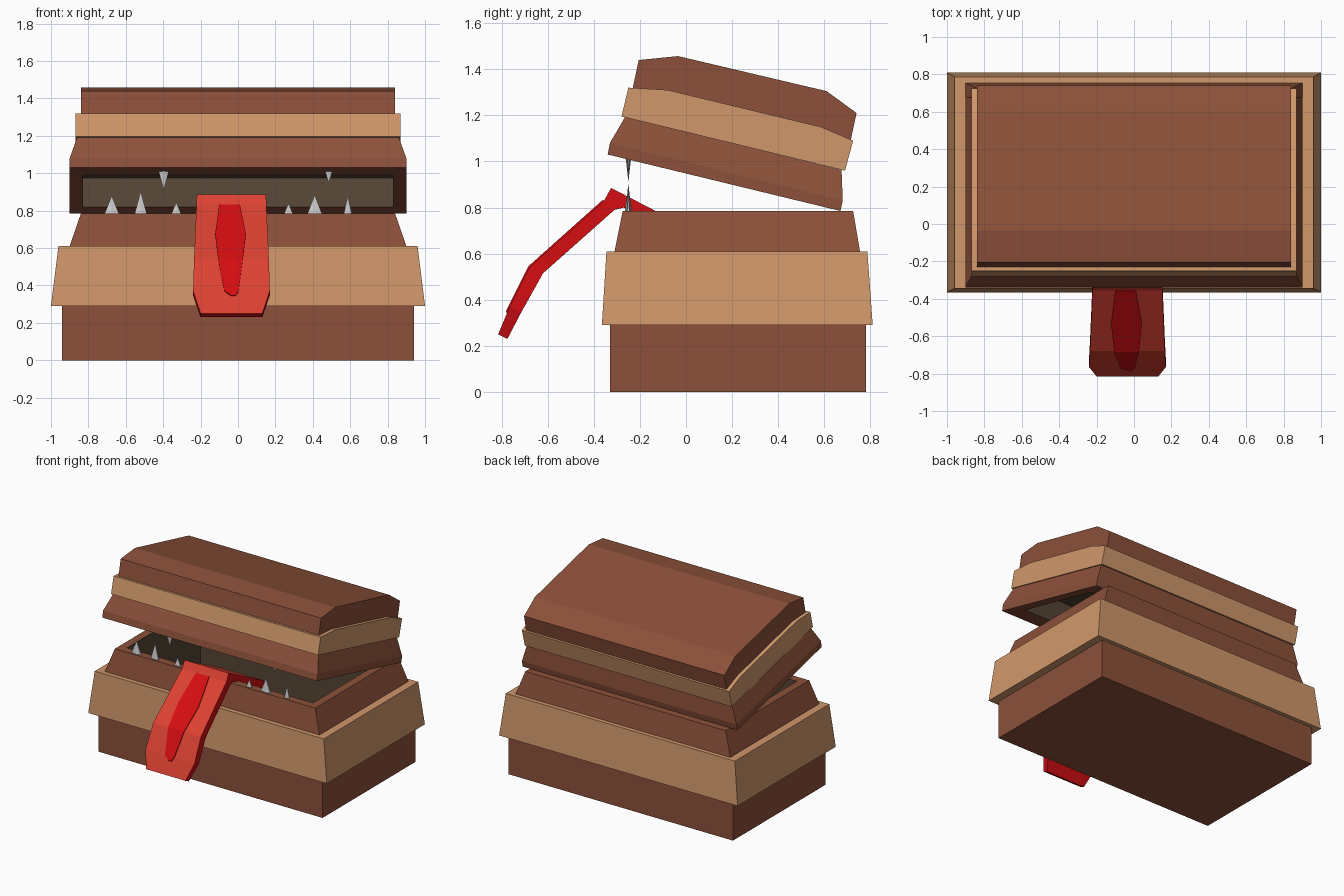
import bpy, bmesh
from mathutils import Vector

if "Cube" in bpy.data.objects:
    bpy.data.objects.remove(bpy.data.objects["Cube"])


def mat(name, r, g, b):
    m = bpy.data.materials.new(name)
    m.diffuse_color = (r, g, b, 1)
    m.use_nodes = True
    m.node_tree.nodes["Principled BSDF"].inputs["Base Color"].default_value = m.diffuse_color
    return m


WOOD = mat("wood", 0.262, 0.081, 0.042)
TRIM = mat("trim", 0.63, 0.31, 0.145)
INSIDE = mat("inside", 0.09, 0.06, 0.035)
FLESH = mat("flesh", 0.72, 0.053, 0.032)
RED = mat("red", 0.66, 0.004, 0.006)


def finish(name, bm, mats):
    bmesh.ops.recalc_face_normals(bm, faces=bm.faces)
    me = bpy.data.meshes.new(name)
    bm.to_mesh(me)
    bm.free()
    for m in mats:
        me.materials.append(m)
    ob = bpy.data.objects.new(name, me)
    bpy.context.collection.objects.link(ob)
    return ob


def loft(name, rings, mats, slots=None, closed=False, caps=(0, 0)):
    """Skin four-cornered rings; slots gives the material of each segment."""
    bm = bmesh.new()
    vs = [[bm.verts.new(p) for p in r] for r in rings]
    n = len(vs)
    for i in range(n if closed else n - 1):
        a, b = vs[i], vs[(i + 1) % n]
        for k in range(4):
            f = bm.faces.new((a[k], a[(k + 1) % 4], b[(k + 1) % 4], b[k]))
            f.material_index = slots(i, k) if slots else 0
    if not closed:
        for r, s in zip((vs[0], vs[-1]), caps):
            bm.faces.new(r).material_index = s
    return finish(name, bm, mats)


def ring(hx, front, back):
    """Rectangle across x through a front (y, z) and a back (y, z)."""
    return [(-hx, *front), (hx, *front), (hx, *back), (-hx, *back)]


def flat(hx, y0, y1, z):
    return ring(hx, (y0, z), (y1, z))


def prism(name, profile, hx, m):
    bm = bmesh.new()
    f = bm.faces.new([bm.verts.new((-hx, y, z)) for y, z in profile])
    g = bmesh.ops.extrude_face_region(bm, geom=[f])["geom"]
    bmesh.ops.translate(bm, vec=(2 * hx, 0, 0),
                        verts=[v for v in g if isinstance(v, bmesh.types.BMVert)])
    return finish(name, bm, [m])


# hollow chest body
loft("chest_body", [
    flat(0.94, -0.33, 0.78, 0), flat(0.94, -0.33, 0.78, 0.3),
    flat(0.90, -0.31, 0.755, 0.61), flat(0.84, -0.275, 0.725, 0.785),
    flat(0.78, -0.215, 0.665, 0.785), flat(0.78, -0.215, 0.665, 0.1),
], [WOOD, INSIDE], lambda i, k: int(i == 4), caps=(0, 1))

# flared band around the body
loft("body_band", [
    flat(1.0, -0.365, 0.81, 0.29), flat(0.96, -0.345, 0.787, 0.61),
    flat(0.89, -0.30, 0.745, 0.61), flat(0.93, -0.32, 0.77, 0.29),
], [TRIM], closed=True)

# lower lid with a recess in its underside
up = Vector((0.236, 0.972)) * 0.16
o_front, o_back = Vector((-0.175, 0.99)), Vector((0.53, 0.82))
loft("lid_rim", [
    ring(0.83, o_front + up, o_back + up), ring(0.83, o_front, o_back),
    ring(0.90, (-0.34, 1.03), (0.67, 0.785)),
    ring(0.90, (-0.33, 1.08), (0.68, 0.83)),
    ring(0.86, (-0.265, 1.192), (0.675, 0.963)),
], [WOOD, INSIDE], lambda i, k: int(i == 0), caps=(1, 0))

# lid band and domed lid top
prism("lid_band", [(-0.28, 1.195), (-0.25, 1.32), (-0.08, 1.31), (0.585, 1.15),
                   (0.725, 1.09), (0.69, 0.96)], 0.868, TRIM)
prism("lid_top", [(-0.235, 1.30), (-0.205, 1.44), (-0.035, 1.457), (0.61, 1.305),
                  (0.74, 1.21), (0.71, 1.07)], 0.84, WOOD)


# tongue: rows of (centre x, half width, top (y, z), bottom (y, z))
def slab(name, rows, mats):
    rings = [[(c - h, *t), (c + h, *t), (c + h, *b), (c - h, *b)] for c, h, t, b in rows]
    return loft(name, rings, mats, lambda i, k: int(k != 0), caps=(len(mats) - 1,) * 2)


slab("tongue", [
    (-0.035, 0.185, (0.10, 0.665), (0.10, 0.60)),
    (-0.035, 0.185, (-0.325, 0.885), (-0.27, 0.80)),
    (-0.035, 0.187, (-0.355, 0.83), (-0.31, 0.79)),
    (-0.035, 0.200, (-0.68, 0.54), (-0.62, 0.515)),
    (-0.035, 0.205, (-0.765, 0.37), (-0.715, 0.345)),
    (-0.035, 0.165, (-0.815, 0.25), (-0.775, 0.23)),
], [FLESH, RED])

# darker stripe lying on the tongue
stripe = [(-0.045, 0.055, -0.355, 0.83), (-0.04, 0.082, -0.53, 0.674),
          (-0.04, 0.066, -0.68, 0.54), (-0.035, 0.038, -0.765, 0.37),
          (-0.025, 0.012, -0.777, 0.343)]
slab("tongue_stripe", [(c, h, (y - 0.005, z + 0.004), (y + 0.01, z - 0.008))
                       for c, h, y, z in stripe], [RED, RED])


# teeth: x, width, base z, tip z
def tooth(name, x, w, z0, z1):
    bm = bmesh.new()
    bmesh.ops.create_cone(bm, cap_ends=True, segments=6, radius1=w / 2, radius2=0, depth=1)
    for v in bm.verts:
        v.co = (x + v.co.x, -0.25 + v.co.y * 0.35, z0 + (v.co.z + 0.5) * (z1 - z0))
    finish(name, bm, [])


lower = [(-0.675, 0.09, 0.88), (-0.52, 0.075, 0.905), (-0.33, 0.06, 0.845),
         (0.27, 0.055, 0.84), (0.41, 0.09, 0.885), (0.587, 0.05, 0.88)]
for n, (x, w, tip) in enumerate(lower):
    tooth(f"lower_tooth_{n + 1}", x, w, 0.783, tip)
for n, (x, w, tip) in enumerate([(-0.397, 0.065, 0.91), (0.485, 0.045, 0.945)]):
    tooth(f"upper_tooth_{n + 1}", x, w, 1.012, tip)
